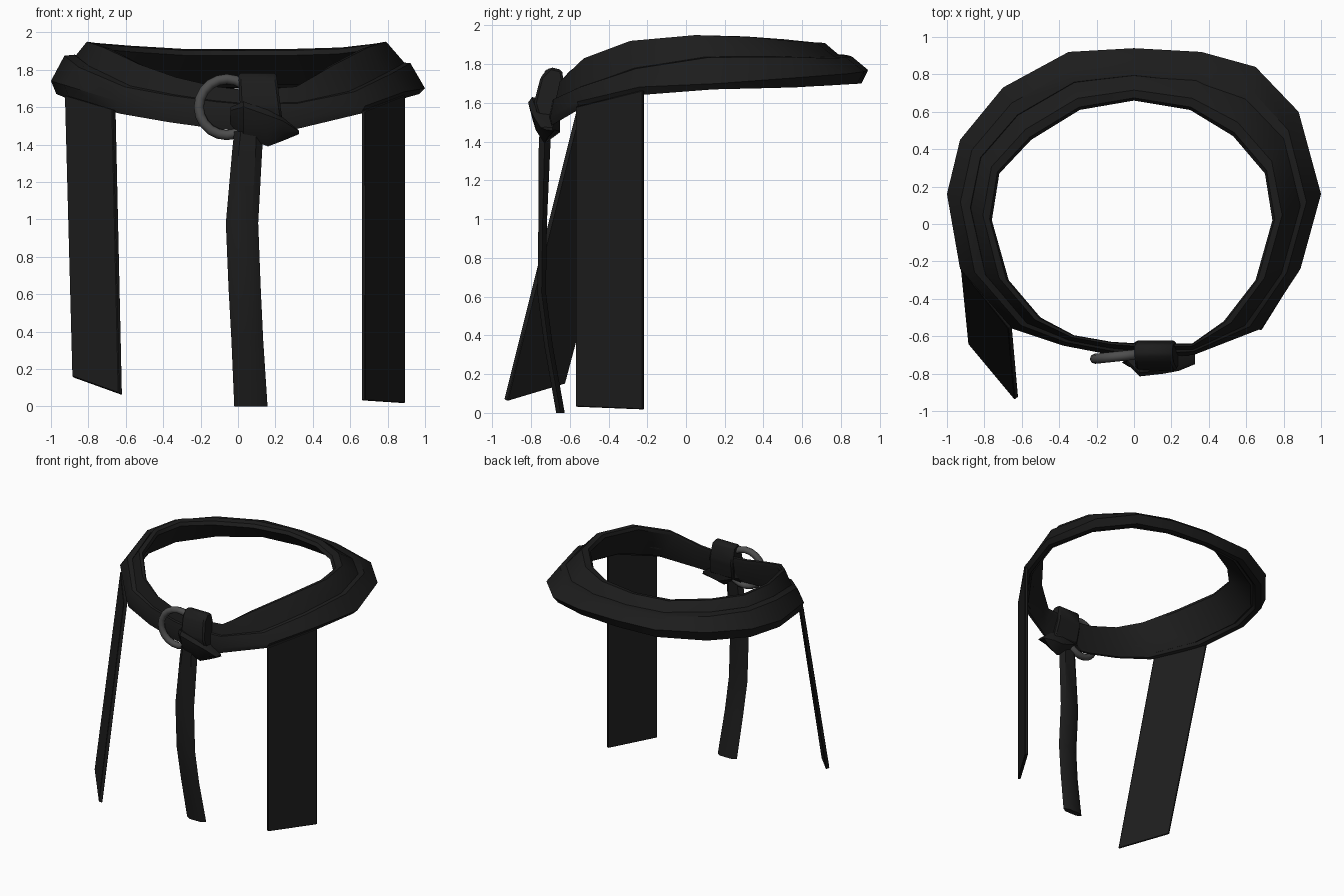
import bpy, bmesh, math
from mathutils import Vector

if "Cube" in bpy.data.objects:
    bpy.data.objects.remove(bpy.data.objects["Cube"])


def material(name, v):
    m = bpy.data.materials.new(name)
    m.diffuse_color = (v, v, v, 1)
    m.use_nodes = True
    m.node_tree.nodes["Principled BSDF"].inputs["Base Color"].default_value = m.diffuse_color
    return m


LEATHER = material("black leather", 0.0118)
METAL = material("dark grey metal", 0.075)


def finish(ob, mat, angle=35):
    ob.data.materials.append(mat)
    bpy.ops.object.select_all(action='DESELECT')
    ob.select_set(True)
    bpy.context.view_layer.objects.active = ob
    bpy.ops.object.shade_smooth_by_angle(angle=math.radians(angle))
    return ob


def loft(name, rings, closed, mat=LEATHER, bevel=0):
    """Skin a list of equal-sized point rings; cap the ends when open."""
    bm = bmesh.new()
    vs = [[bm.verts.new(p) for p in r] for r in rings]
    n, k = len(vs), len(vs[0])
    for i in range(n if closed else n - 1):
        a, b = vs[i], vs[(i + 1) % n]
        for j in range(k):
            bm.faces.new((a[j], a[(j + 1) % k], b[(j + 1) % k], b[j]))
    if not closed:
        bm.faces.new(vs[0])
        bm.faces.new(vs[-1])
    if bevel:
        bmesh.ops.bevel(bm, geom=bm.edges[:], offset=bevel, segments=1, affect='EDGES')
    bmesh.ops.recalc_face_normals(bm, faces=bm.faces[:])
    me = bpy.data.meshes.new(name)
    bm.to_mesh(me)
    bm.free()
    ob = bpy.data.objects.new(name, me)
    bpy.context.collection.objects.link(ob)
    return finish(ob, mat)


# Height rows by outer y: y, bottom, outer rim, ridge, inner top
HEIGHTS = [(-.72, 1.47, 1.52, 1.62, 1.69), (-.65, 1.52, 1.57, 1.66, 1.76),
           (-.56, 1.565, 1.62, 1.70, 1.83), (-.24, 1.64, 1.70, 1.80, 1.92),
           (.16, 1.67, 1.72, 1.86, 1.95), (.60, 1.68, 1.75, 1.86, 1.94),
           (.94, 1.70, 1.77, 1.845, 1.91)]


def heights(y):
    for a, b in zip(HEIGHTS, HEIGHTS[1:]):
        if y <= b[0]:
            t = (y - a[0]) / (b[0] - a[0])
            return [p + (q - p) * t for p, q in zip(a[1:], b[1:])]
    return HEIGHTS[-1][1:]


# Belt stations: outer x, y and inner x, y
STATIONS = [(0, .94, 0, .66), (.36, .92, .30, .61), (.65, .84, .53, .47), (.88, .60, .70, .27),
            (1, .16, .74, .02), (.89, -.24, .65, -.30), (.68, -.56, .48, -.52),
            (.32, -.70, .31, -.64), (.05, -.72, .05, -.64), (-.12, -.70, -.12, -.63),
            (-.38, -.65, -.32, -.595), (-.65, -.56, -.50, -.50), (-.93, -.24, -.67, -.30),
            (-1, .16, -.76, .02), (-.93, .45, -.72, .27), (-.70, .73, -.55, .45),
            (-.35, .92, -.29, .61)]

lower, upper = [], []
for ox, oy, ix, iy in STATIONS:
    zb, zo, zr, zt = heights(oy)
    tilt = -.02 * ox

    def at(f, z):
        return (ox + (ix - ox) * f, oy + (iy - oy) * f, z)
    lower.append([at(.12, zb), at(0, zo + tilt), at(.30, zr + tilt - .005), at(.52, zr + tilt),
                  at(.58, zr - .05), at(.28, zb + .005)])
    upper.append([at(.24, zb + .04), at(.40, zr - .03), at(.80, zt), at(.95, zt - .008),
                  at(1, zt - .035), at(.40, zb + .02)])
loft("lower_belt_band", lower, True)
loft("upper_belt_band", upper, True)

# Buckle ring
bpy.ops.mesh.primitive_torus_add(location=(-.06, -.705, 1.60), major_radius=.150, minor_radius=.027,
                                 major_segments=20, minor_segments=8,
                                 rotation=(math.radians(90), 0, math.radians(6)))
ring = bpy.context.object
ring.name = "buckle_ring"
finish(ring, METAL, 60)

# Knot: upright loop over the belt
loop = [(-.64, 1.77), (-.70, 1.785), (-.75, 1.735), (-.785, 1.60), (-.75, 1.49), (-.65, 1.50), (-.622, 1.64)]
loft("knot_upright_loop", [[(x0 + s * (1.78 - z), y, z) for y, z in loop]
                           for x0, s in ((.002, .05), (.205, .13))], False, bevel=.012)

# Slanted wrap across the knot: rows are x, bottom z, top z, front y, back y
wrap = []
for x, z0, z1, yf, yb in [(-.04, 1.48, 1.60, -.745, -.69), (.03, 1.44, 1.63, -.815, -.66),
                          (.16, 1.39, 1.585, -.80, -.65), (.24, 1.42, 1.545, -.785, -.66),
                          (.325, 1.455, 1.475, -.75, -.69)]:
    h = z1 - z0
    wrap.append([(x, yb, z0 + h * .3), (x, yf + .07, z0), (x, yf + .025, z0 + h * .35),
                 (x, yf, z1 - h * .15), (x, yf + .02, z1), (x, yb, z1 - h * .1)])
loft("knot_slanted_wrap", wrap, False)

# Centre tail: path rows are z, left x, right x, y
tail = []
for z, x0, x1, y in [(1.47, -.02, .13, -.725), (1.38, -.03, .13, -.73), (.98, -.065, .108, -.74),
                     (.62, -.05, .122, -.745), (.35, -.035, .135, -.71), (0, -.02, .158, -.648)]:
    t = .022 if z < 1.1 else .03
    tail.append([(x0, y, z), (x0 + .035, y - t, z), (x1 - .035, y - t, z),
                 (x1, y, z), (x1 - .035, y + t, z), (x0 + .035, y + t, z)])
loft("centre_tail", tail, False)


# Hanging side straps: flat quads thickened towards the body, tucked under the belt
def strap(name, a, b, c, d, inward):
    inward = Vector(inward)
    quad = [Vector(p) for p in (a, b, c, d)]
    loft(name, [quad, [p + inward for p in quad]], False, bevel=.004)


strap("right_strap", (.68, -.57, 1.58), (.895, -.225, 1.665), (.895, -.225, .018), (.68, -.57, .032),
      (-.020, .010, 0))
strap("left_strap", (-.928, -.24, 1.665), (-.672, -.56, 1.59), (-.638, -.94, .07), (-.888, -.64, .16),
      (.020, .018, -.01))
